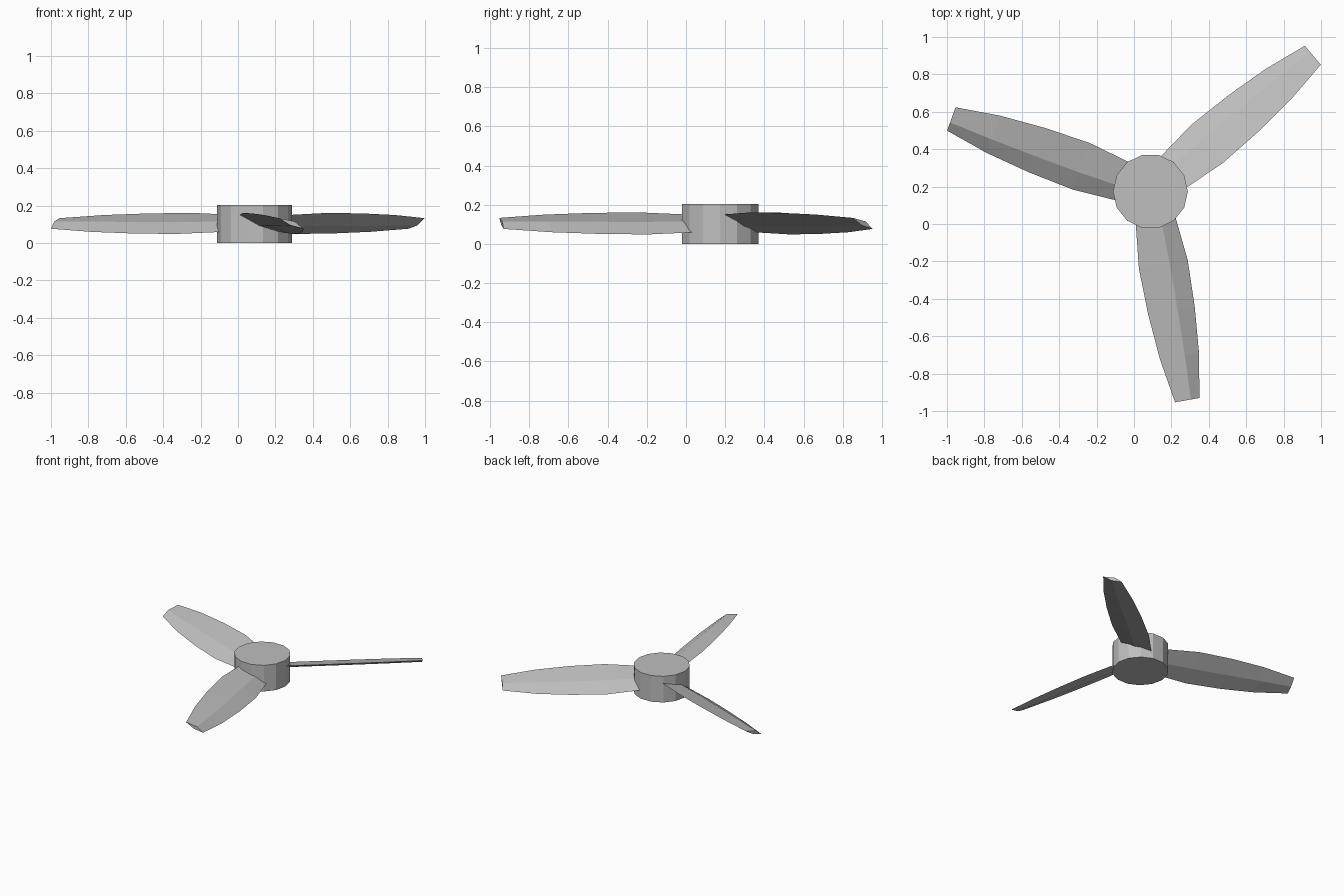
import bpy
import bmesh
from math import radians, cos, sin, pi
from mathutils import Matrix, Vector

if "Cube" in bpy.data.objects:
    bpy.data.objects.remove(bpy.data.objects["Cube"], do_unlink=True)

CENTRE = Vector((0.088, 0.174, 0.0))
HUB_RADIUS, HUB_HEIGHT, HUB_SIDES = 0.2, 0.204, 14
BLADE_Z = 0.105
PITCH = radians(-23)

# Blade stations: distance from hub axis, half chord, thickness scale
STATIONS = [(0.15, 0.116, 1.0), (0.396, 0.144, 1.0), (0.648, 0.137, 1.0),
            (0.893, 0.115, 0.95), (1.133, 0.072, 0.8)]
# Cross-section: chord fraction, height
SECTION = [(-1, 0), (0.2, 0.021), (1, 0), (0, -0.014)]

grey = bpy.data.materials.new("grey_metal")
grey.use_nodes = True
colour = (0.52, 0.52, 0.52, 1)
grey.diffuse_color = colour
grey.node_tree.nodes["Principled BSDF"].inputs["Base Color"].default_value = colour


def add_object(name, bm):
    bmesh.ops.recalc_face_normals(bm, faces=bm.faces)
    mesh = bpy.data.meshes.new(name)
    bm.to_mesh(mesh)
    bm.free()
    mesh.materials.append(grey)
    obj = bpy.data.objects.new(name, mesh)
    bpy.context.collection.objects.link(obj)
    return obj


# Faceted drum in the middle
def make_hub():
    bm = bmesh.new()
    ring = [bm.verts.new((HUB_RADIUS * cos(a), HUB_RADIUS * sin(a), 0))
            for a in (2 * pi * i / HUB_SIDES for i in range(HUB_SIDES))]
    base = bm.faces.new(ring)
    top = bmesh.ops.extrude_face_region(bm, geom=[base], use_keep_orig=True)["geom"]
    bmesh.ops.translate(bm, vec=(0, 0, HUB_HEIGHT),
                        verts=[v for v in top if isinstance(v, bmesh.types.BMVert)])
    add_object("hub", bm).location = CENTRE


# Tapered blade lofted through the stations, pitched about its own length
def make_blade(name, angle):
    bm = bmesh.new()
    rings = [[bm.verts.new((u, half * f, thick * h)) for f, h in SECTION]
             for u, half, thick in STATIONS]
    n = len(SECTION)
    for a, b in zip(rings, rings[1:]):
        for i in range(n):
            j = (i + 1) % n
            bm.faces.new((a[i], a[j], b[j], b[i]))
    bm.faces.new(rings[0])
    bm.faces.new(rings[-1])
    bmesh.ops.transform(bm, verts=bm.verts, matrix=Matrix.Rotation(PITCH, 4, "X"))
    blade = add_object(name, bm)
    blade.location = CENTRE + Vector((0, 0, BLADE_Z))
    blade.rotation_euler.z = radians(angle)


make_hub()
for name, angle in (("back_left_blade", 40), ("right_blade", 160), ("front_blade", 280)):
    make_blade(name, angle)
